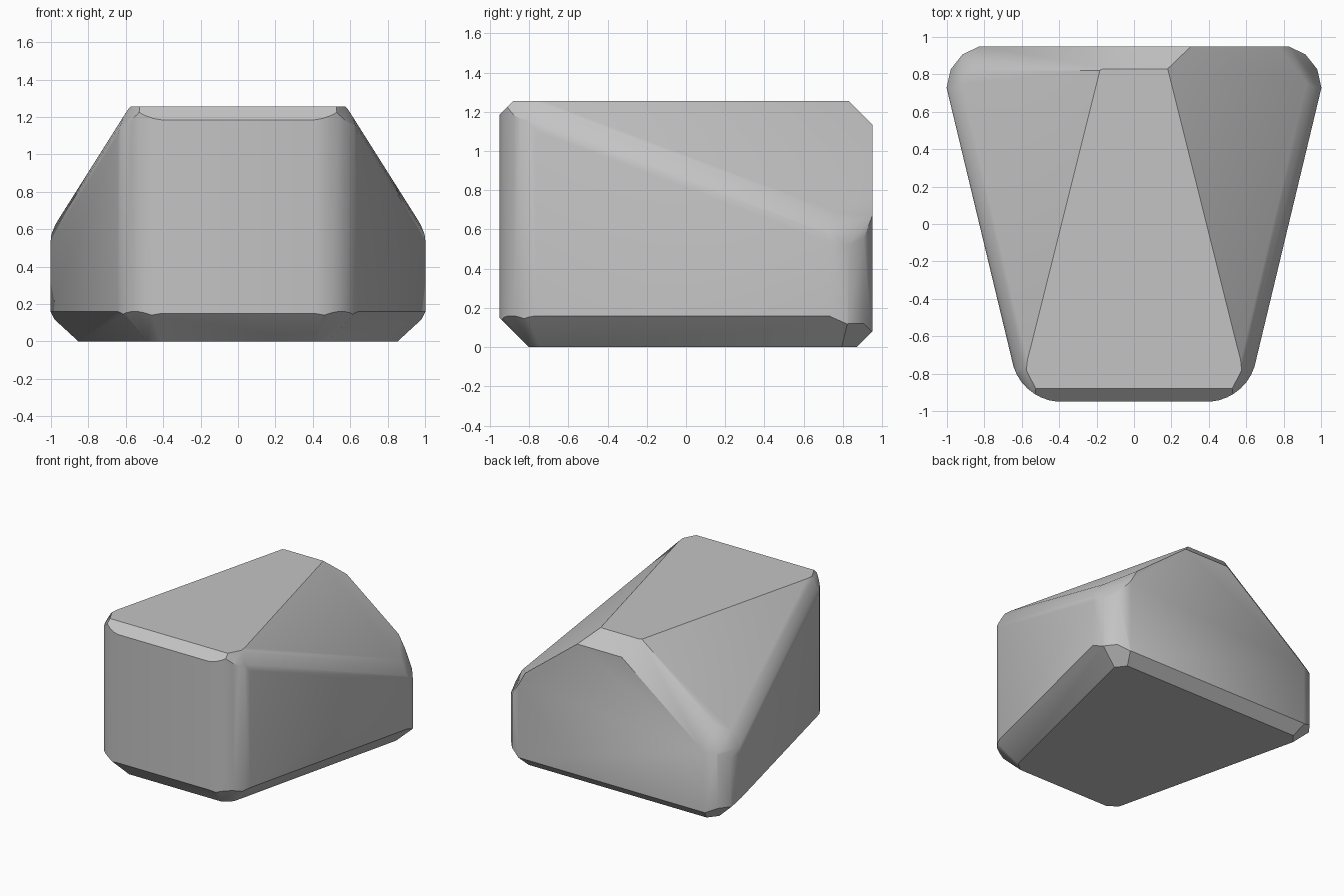
import bpy, bmesh, math
from mathutils import Vector

cube = bpy.data.objects.get("Cube")
if cube:
    bpy.data.objects.remove(cube, do_unlink=True)


def plane(normal, point):
    n = Vector(normal).normalized()
    return n, n.dot(Vector(point))


def meeting_point(a, b, inset=0.0):
    """Point on the line where two planes, both moved inward, meet."""
    k = a[0].dot(b[0])
    da, db = a[1] - inset, b[1] - inset
    return (a[0] * (da - k * db) + b[0] * (db - k * da)) / (1 - k * k)


def chamfer(a, b, setback):
    """Single flat cut along the edge of two planes."""
    n = (a[0] + b[0]).normalized()
    drop = setback * math.sin(a[0].angle(b[0]) / 2)
    return n, n.dot(meeting_point(a, b)) - drop


def rounding(a, b, radius, steps):
    """Fan of cuts tangent to a cylinder along the edge of two planes."""
    c = meeting_point(a, b, radius)
    fan = []
    for i in range(1, steps + 1):
        n = a[0].slerp(b[0], i / (steps + 1))
        fan.append((n, n.dot(c) + radius))
    return fan


def cut(bm, pl):
    """Slice away everything outside the plane and cap the opening."""
    n, d = pl
    bmesh.ops.bisect_plane(bm, geom=bm.verts[:] + bm.edges[:] + bm.faces[:],
                           dist=1e-5, plane_co=n * d, plane_no=n, clear_outer=True)
    rim = [e for e in bm.edges if e.is_boundary]
    if rim:
        bmesh.ops.edgeloop_fill(bm, edges=rim)


# Main flat sides
front = plane((0, -1, 0), (0, -0.95, 0))
back = plane((0, 1, 0), (0, 0.95, 0))
bottom = plane((0, 0, -1), (0, 0, 0))
top = plane((0, 0, 1), (0, 0, 1.255))
cuts = [front, back, bottom, top,
        chamfer(front, bottom, 0.15), chamfer(back, bottom, 0.08),
        chamfer(front, top, 0.07), chamfer(back, top, 0.12)]

# Tapering sides and sloped shoulders, mirrored left and right
for s in (1, -1):
    side = plane((1.5 * s, -0.36, 0), (s, 0.72, 0))
    slope = plane((0.775 * s, 0.194, 1), (0.2 * s, 0.75, 1.255))
    front_edge = rounding(front, side, 0.27, 7)
    back_edge = rounding(side, back, 0.22, 3)
    front_mid, back_mid = front_edge[3], back_edge[1]
    cuts += [side, slope] + front_edge + back_edge
    cuts += rounding(side, slope, 0.22, 4)
    cuts += [chamfer(side, bottom, 0.16),
             chamfer(front_mid, bottom, 0.16), chamfer(back_mid, bottom, 0.12),
             chamfer(front_mid, slope, 0.08), chamfer(back_mid, slope, 0.11),
             chamfer(front, slope, 0.06)]
    if s < 0:
        cuts.append(chamfer(slope, back, 0.13))   # worn rear edge

# Carve the stone from a block
bm = bmesh.new()
bmesh.ops.create_cube(bm, size=4)
for pl in cuts:
    cut(bm, pl)
bmesh.ops.remove_doubles(bm, verts=bm.verts[:], dist=0.001)
bmesh.ops.recalc_face_normals(bm, faces=bm.faces[:])
mesh = bpy.data.meshes.new("stone_block")
bm.to_mesh(mesh)
bm.free()

stone = bpy.data.objects.new("stone_block", mesh)
bpy.context.collection.objects.link(stone)

# Plain grey stone
grey = bpy.data.materials.new("stone_grey")
grey.use_nodes = True
colour = (0.55, 0.55, 0.55, 1)
grey.diffuse_color = colour
grey.node_tree.nodes["Principled BSDF"].inputs["Base Color"].default_value = colour
mesh.materials.append(grey)

bpy.ops.object.select_all(action="DESELECT")
stone.select_set(True)
bpy.context.view_layer.objects.active = stone
bpy.ops.object.shade_smooth_by_angle(angle=math.radians(32))
